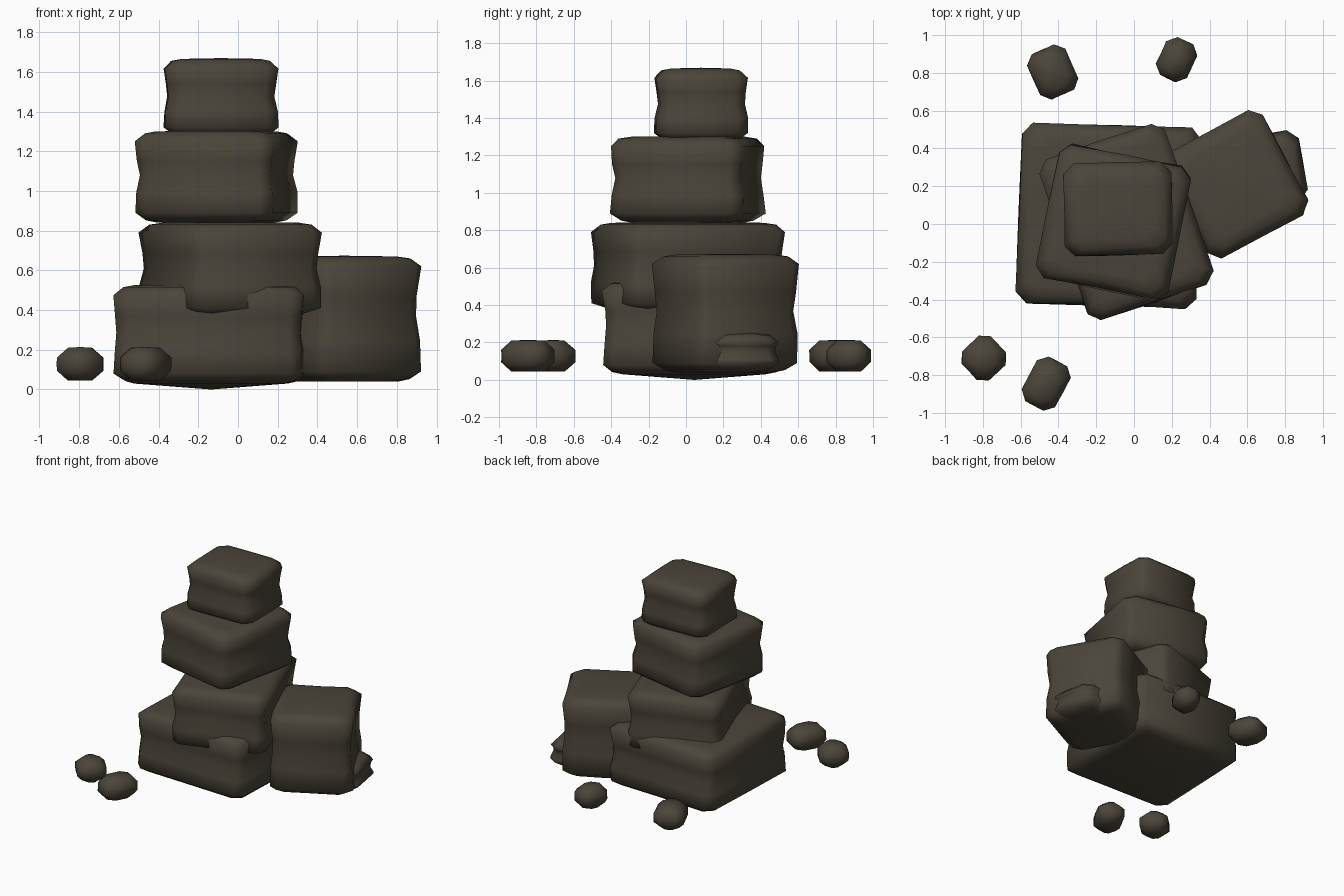
import bpy, math, random
from mathutils import Matrix, Vector

random.seed(4)

old = bpy.data.objects.get("Cube")
if old:
    bpy.data.objects.remove(old)

rock = bpy.data.materials.new("dark brown rock")
rock.use_nodes = True
rock.diffuse_color = (0.07, 0.06, 0.042, 1)
bsdf = rock.node_tree.nodes["Principled BSDF"]
bsdf.inputs["Base Color"].default_value = rock.diffuse_color
bsdf.inputs["Roughness"].default_value = 0.9


def section(w, d, cut):
    """Rectangle with cut corners and a middle point on every side."""
    a, b = w / 2, d / 2
    corner = [(a, 0), (a, b - cut), (a - cut, b), (0, b)]
    pts = []
    for sx, sy in ((1, 1), (-1, 1), (-1, -1), (1, -1)):
        part = [(x * sx, y * sy) for x, y in corner]
        if sx * sy < 0:
            part.reverse()
        pts += part[:-1]
    return pts


def stone(name, centre, size, z0, z1, turn, cut=0.055, foot=0.05, sag=0.0, waist=0.018):
    """Worn block: stacked sections with a slight waist and rounded rims."""
    w, d = size
    h = z1 - z0
    lip = min(0.05, h * 0.3)
    levels = [(z0, foot + 0.05), (z0 + 0.012, foot), (z0 + lip, 0),
              (z0 + h * 0.33, 0.002), (z0 + h * 0.52, waist), (z0 + h * 0.68, waist * 0.6),
              (z1 - lip, 0), (z1 - 0.01, lip * 0.8), (z1, lip * 0.8 + 0.05)]
    if min(w, d) < 0.3:                       # pebbles have tighter rims
        levels = [(z0, 0.04), (z0 + lip, 0), (z0 + h * 0.5, 0), (z1 - lip, 0), (z1, 0.04)]
    spin = Matrix.Rotation(math.radians(turn), 4, "Z")
    base = Vector((centre[0], centre[1], 0))
    verts, faces = [], []
    n = 12
    wobble = min(w, d) * 0.008
    for z, inset in levels:
        for x, y in section(w - 2 * inset, d - 2 * inset, cut):
            p = Vector((x + random.uniform(-wobble, wobble), y + random.uniform(-wobble, wobble), z))
            verts.append(base + spin @ p)
    for r in range(len(levels) - 1):
        for i in range(n):
            j = (i + 1) % n
            faces.append((r * n + i, r * n + j, r * n + n + j, r * n + n + i))
    # Caps meet at a centre point
    low, high = len(verts), len(verts) + 1
    verts += [base + Vector((0, 0, z0 - sag)), base + Vector((0, 0, z1 + 0.004))]
    top = (len(levels) - 1) * n
    for i in range(n):
        j = (i + 1) % n
        faces += [(low, j, i), (high, top + i, top + j)]
    mesh = bpy.data.meshes.new(name)
    mesh.from_pydata(verts, [], faces)
    mesh.materials.append(rock)
    mesh.polygons.foreach_set("use_smooth", [True] * len(mesh.polygons))
    obj = bpy.data.objects.new(name, mesh)
    bpy.context.collection.objects.link(obj)
    return obj


# Bottom stones
stone("base_stone", (-0.135, 0.045), (0.95, 0.95), 0.03, 0.525, -2, sag=0.03)
stone("side_stone", (0.535, 0.21), (0.6, 0.62), 0.04, 0.67, 28)
stone("low_stone", (0.62, 0.27), (0.56, 0.38), 0.04, 0.25, 10)

# Stacked tower
stone("second_stone", (-0.04, 0.01), (0.70, 0.90), 0.36, 0.84, 19, foot=0.1)
stone("third_stone", (-0.11, 0.01), (0.71, 0.72), 0.84, 1.3, -11.5)
stone("top_stone", (-0.085, 0.08), (0.57, 0.49), 1.27, 1.665, 1.5)

# Loose pebbles
for i, (x, y, w, d, turn) in enumerate([
        (-0.43, 0.805, 0.22, 0.26, 24), (0.225, 0.87, 0.18, 0.22, -25),
        (-0.795, -0.71, 0.21, 0.21, 43), (-0.465, -0.845, 0.2, 0.265, -28)]):
    stone("pebble_%d" % (i + 1), (x, y), (w, d), 0.045, 0.21, turn, cut=0.045)
